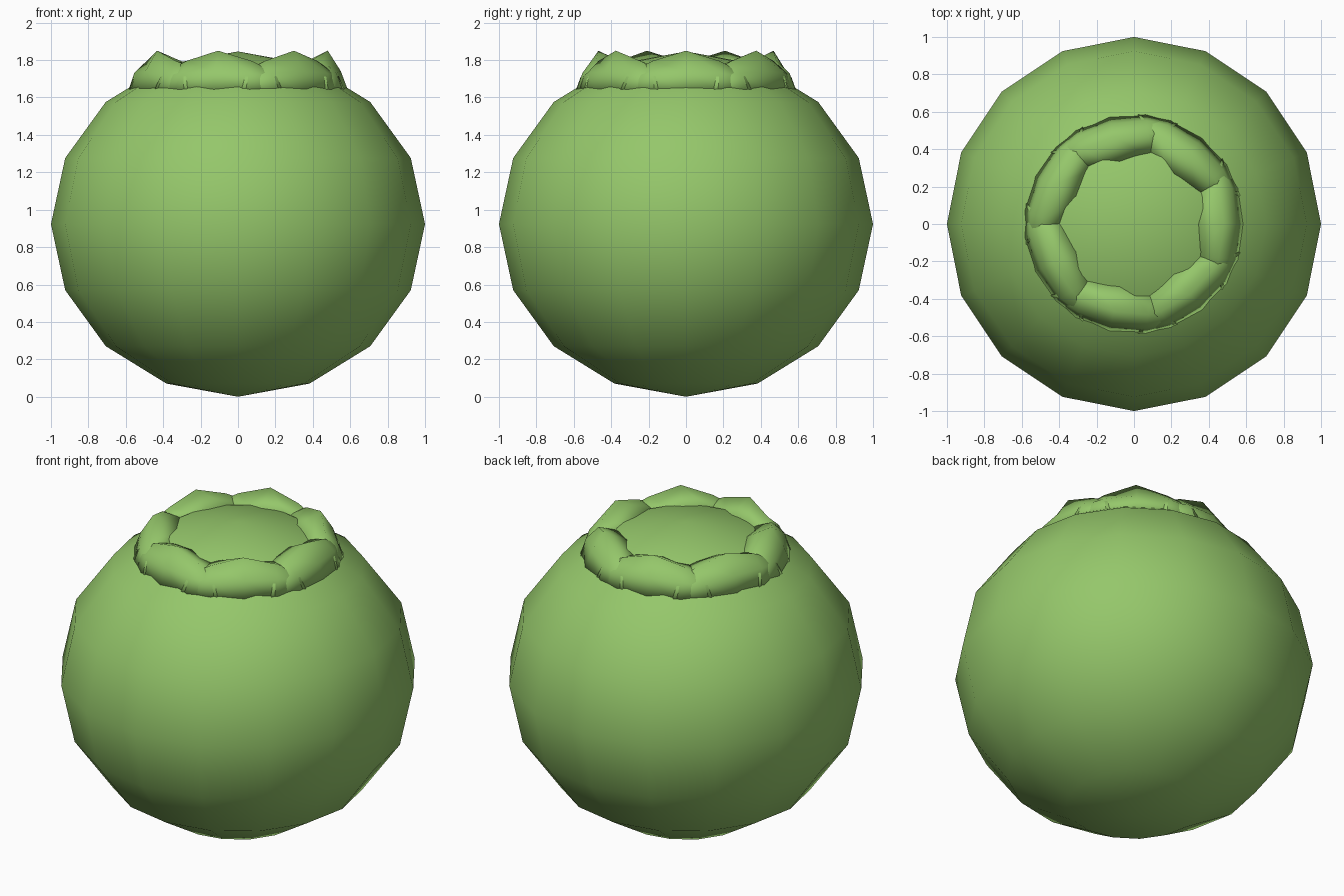
import bpy, bmesh, math
from mathutils import Matrix, Vector

if "Cube" in bpy.data.objects:
    bpy.data.objects.remove(bpy.data.objects["Cube"])

green = bpy.data.materials.new("leaf green")
colour = (0.30, 0.57, 0.145, 1)
green.diffuse_color = colour
green.use_nodes = True
green.node_tree.nodes["Principled BSDF"].inputs["Base Color"].default_value = colour


def finish(name, bm):
    bmesh.ops.recalc_face_normals(bm, faces=bm.faces)
    mesh = bpy.data.meshes.new(name)
    bm.to_mesh(mesh)
    bm.free()
    mesh.materials.append(green)
    for face in mesh.polygons:
        face.use_smooth = True
    obj = bpy.data.objects.new(name, mesh)
    bpy.context.collection.objects.link(obj)
    return obj


# Round body, slightly squashed
HALF_HEIGHT = 0.923
bm = bmesh.new()
bmesh.ops.create_uvsphere(bm, u_segments=16, v_segments=8, radius=1,
                          matrix=Matrix.Translation((0, 0, HALF_HEIGHT))
                          @ Matrix.Diagonal((1, 1, HALF_HEIGHT, 1)))
finish("body", bm)

# Half a petal: cross-sections from the middle to the tip,
# each running from the inner base over the ridge to the outer base
# (outward, sideways, up)
half = [
    [(0.28, 0, 1.75), (0.48, 0, 1.85), (0.55, 0, 1.74), (0.595, 0, 1.62)],
    [(0.31, 0.18, 1.75), (0.455, 0.18, 1.795), (0.525, 0.19, 1.73), (0.565, 0.19, 1.62)],
    [(0.36, 0.30, 1.70), (0.42, 0.30, 1.735), (0.465, 0.32, 1.71), (0.475, 0.36, 1.62)],
]
mirrored = [[(x, -y, z) for x, y, z in row] for row in reversed(half[1:])]
sections = mirrored + half

# Ring of overlapping petals
PETALS = 7
for i in range(PETALS):
    turn = Matrix.Rotation(i * math.tau / PETALS, 3, "Z")
    bm = bmesh.new()
    rows = [[bm.verts.new(turn @ Vector(p)) for p in row] for row in sections]
    for a, b in zip(rows, rows[1:]):
        for k in range(len(a) - 1):
            bm.faces.new((a[k], a[k + 1], b[k + 1], b[k]))
        bm.faces.new((a[-1], a[0], b[0], b[-1]))
    bm.faces.new(rows[0])
    bm.faces.new(rows[-1])
    finish(f"petal_{i + 1}", bm)
